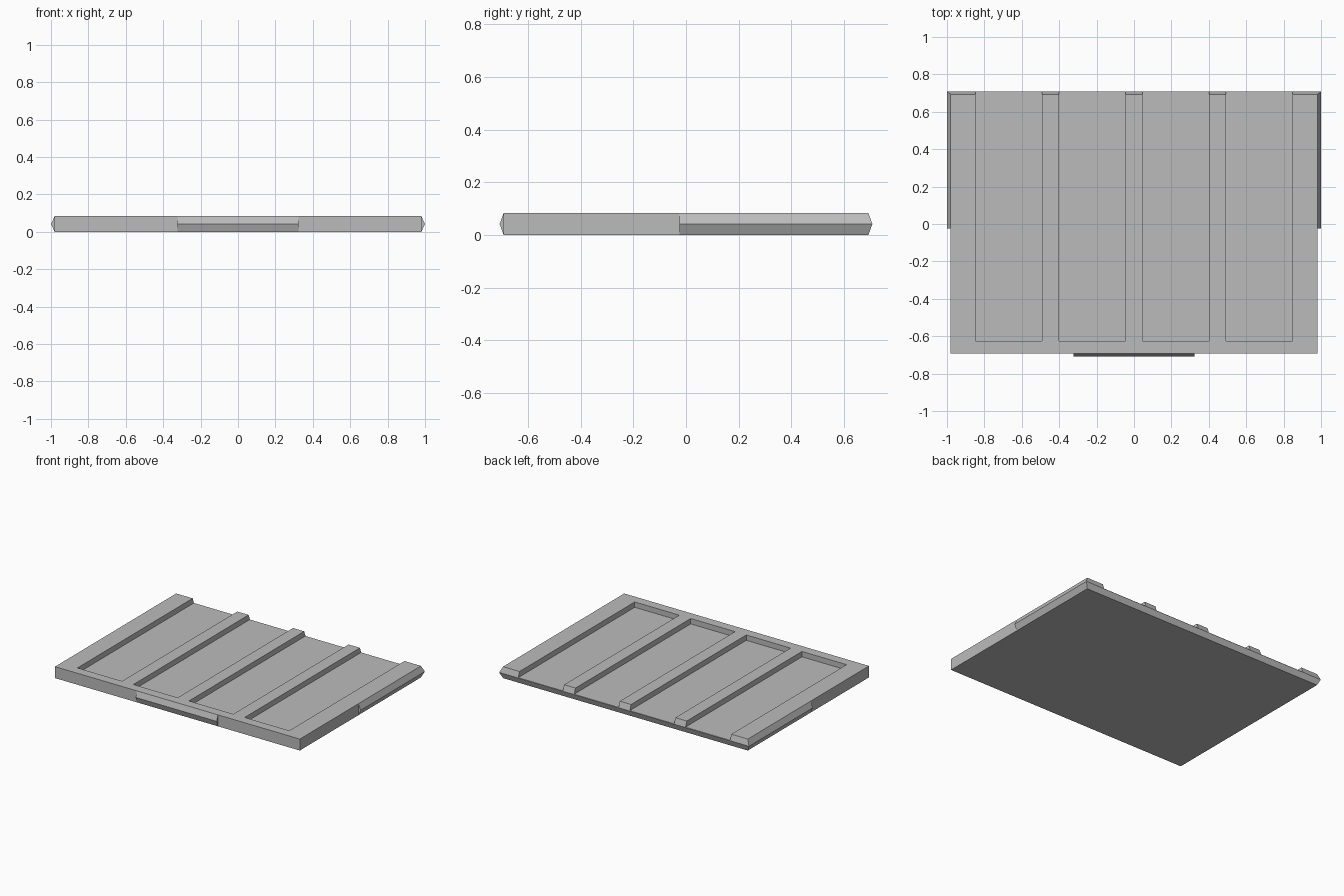
import bpy
import bmesh

default = bpy.data.objects.get("Cube")
if default:
    bpy.data.objects.remove(default, do_unlink=True)

X, Y, H = 0.98, 0.693, 0.083      # flat face size and thickness
BX, BY = 0.02, 0.015              # how far the pointed edges stick out
LIP, SIDE, FLOOR = 0.324, -0.024, 0.044

grey = bpy.data.materials.new("plain grey")
grey.use_nodes = True
colour = (0.5, 0.5, 0.5, 1)
grey.diffuse_color = colour
grey.node_tree.nodes["Principled BSDF"].inputs["Base Color"].default_value = colour


def add_object(name, bm):
    bmesh.ops.recalc_face_normals(bm, faces=bm.faces)
    mesh = bpy.data.meshes.new(name)
    bm.to_mesh(mesh)
    bm.free()
    mesh.materials.append(grey)
    obj = bpy.data.objects.new(name, mesh)
    bpy.context.collection.objects.link(obj)
    return obj


# Slab outline: x, y, outward push of the middle ring in x and y
right = [(LIP, -Y, 0, -BY), (LIP, -Y, 0, 0), (X, -Y, 0, 0),
         (X, SIDE, 0, 0), (X, SIDE, BX, 0), (X, Y, BX, BY)]
left = [(-x, y, -dx, dy) for x, y, dx, dy in reversed(right)]
outline = right + left

bm = bmesh.new()
rings = [[bm.verts.new((x + dx * k, y + dy * k, z)) for x, y, dx, dy in outline]
         for z, k in ((0, 0), (H / 2, 1), (H, 0))]
count = len(outline)
for low, high in zip(rings, rings[1:]):
    for i in range(count):
        j = (i + 1) % count
        bm.faces.new((low[i], low[j], high[j], high[i]))
bm.faces.new(rings[0][::-1])
bm.faces.new(rings[2])
bmesh.ops.remove_doubles(bm, verts=bm.verts, dist=0.0001)
slab = add_object("grooved_panel", bm)

# Four channels, open at the back
bm = bmesh.new()
for x0, x1 in ((-0.848, -0.491), (-0.4, -0.045), (0.045, 0.4), (0.491, 0.848)):
    y0, y1, z1 = -0.625, 0.9, 0.2
    box = bmesh.ops.create_cube(bm, size=1)["verts"]
    bmesh.ops.scale(bm, verts=box, vec=(x1 - x0, y1 - y0, z1 - FLOOR))
    bmesh.ops.translate(bm, verts=box,
                        vec=((x0 + x1) / 2, (y0 + y1) / 2, (z1 + FLOOR) / 2))
cutter = add_object("channel_cutter", bm)
cutter.hide_render = True

cut = slab.modifiers.new("channels", "BOOLEAN")
cut.operation = "DIFFERENCE"
cut.solver = "EXACT"
cut.object = cutter
bpy.context.view_layer.objects.active = slab
bpy.ops.object.modifier_apply(modifier=cut.name)
bpy.data.objects.remove(cutter, do_unlink=True)
